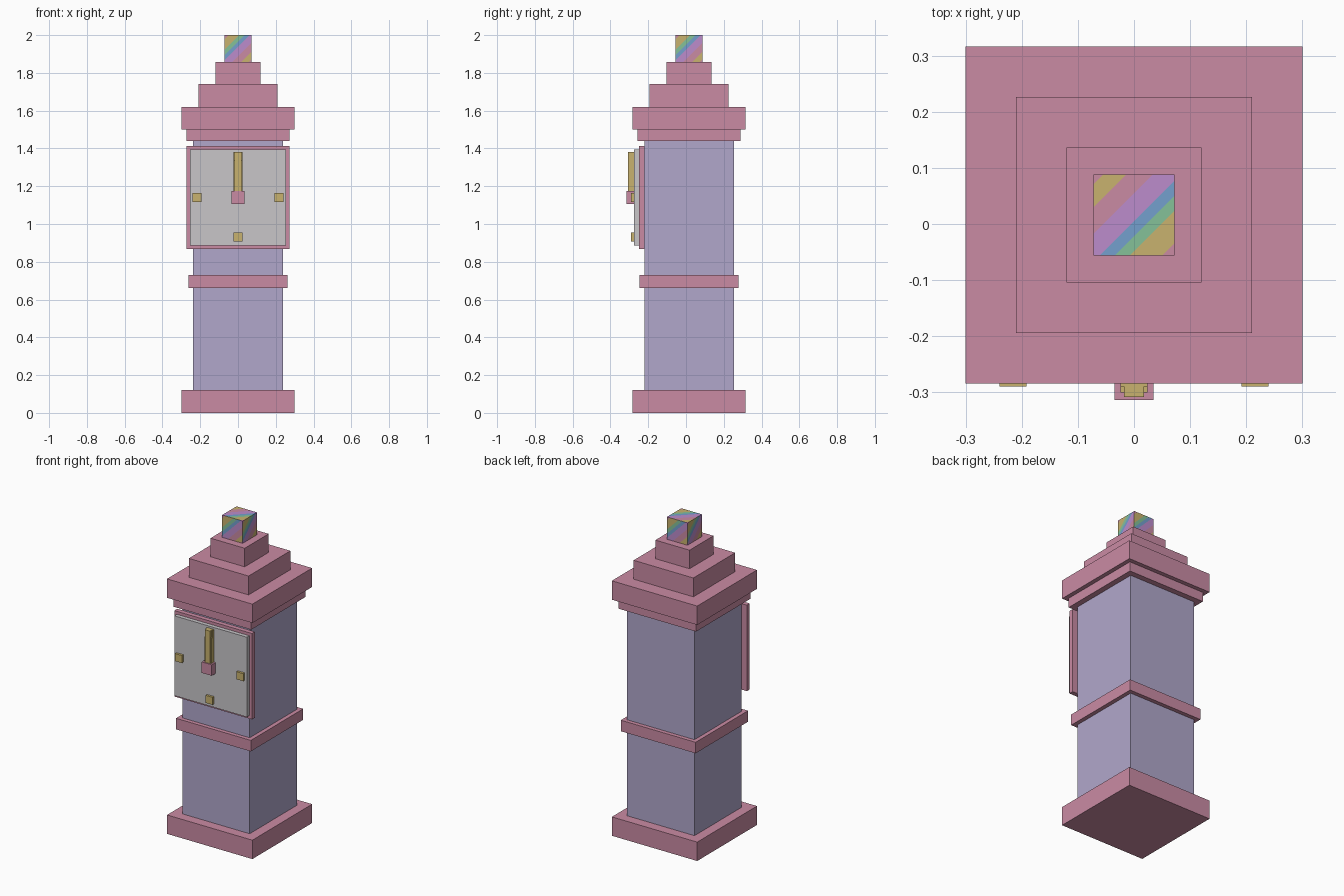
import bpy, bmesh
from mathutils import Vector

if "Cube" in bpy.data.objects:
    bpy.data.objects.remove(bpy.data.objects["Cube"])


def material(name, rgb):
    m = bpy.data.materials.new(name)
    lin = [((c / 255 + 0.055) / 1.055) ** 2.4 for c in rgb]
    m.diffuse_color = (*lin, 1)
    m.use_nodes = True
    m.node_tree.nodes["Principled BSDF"].inputs["Base Color"].default_value = m.diffuse_color
    return m


pink = material("rose pink", (202, 139, 164))
lavender = material("lavender", (177, 167, 203))
grey = material("pale grey", (200, 198, 201))
gold = material("gold", (200, 178, 110))
green = material("mint green", (133, 193, 152))
blue = material("sky blue", (115, 160, 205))
orchid = material("orchid", (188, 140, 204))

CY = 0.016  # the tower sits slightly behind the origin to make room for the dial


def finish(name, bm, mats):
    mesh = bpy.data.meshes.new(name)
    bm.to_mesh(mesh)
    bm.free()
    for m in mats:
        mesh.materials.append(m)
    ob = bpy.data.objects.new(name, mesh)
    bpy.context.collection.objects.link(ob)
    return ob


def box_mesh(x, y, z):
    bm = bmesh.new()
    bmesh.ops.create_cube(bm, size=1)
    for v in bm.verts:
        v.co = [(a + b) / 2 + c * (b - a) for (a, b), c in zip((x, y, z), v.co)]
    return bm


def box(name, x, y, z, mat):
    return finish(name, box_mesh(x, y, z), [mat])


def tier(name, r, z0, z1, mat=pink):
    return box(name, (-r, r), (CY - r, CY + r), (z0, z1), mat)


# Tower: stacked square tiers
tier("base", 0.30, 0, 0.12)
tier("shaft", 0.237, 0.12, 1.44, lavender)
tier("waist_band", 0.263, 0.66, 0.73)
tier("lower_cornice", 0.273, 1.44, 1.50)
tier("upper_cornice", 0.30, 1.50, 1.62)
tier("lower_roof_step", 0.21, 1.62, 1.74)
tier("upper_roof_step", 0.12, 1.74, 1.858)

# Clock dial
box("dial_frame", (-0.273, 0.273), (-0.25, -0.221), (0.867, 1.413), pink)
box("dial", (-0.255, 0.255), (-0.275, -0.25), (0.887, 1.394), grey)

# Quarter-hour markers
for name, x, z in (("left_marker", -0.216, 1.14), ("right_marker", 0.216, 1.14),
                   ("top_marker", 0, 1.358), ("bottom_marker", 0, 0.932)):
    box(name, (x - 0.024, x + 0.024), (-0.29, -0.275), (z - 0.024, z + 0.024), gold)

# Hands and hub
box("hour_hand", (-0.024, 0.024), (-0.30, -0.275), (1.14, 1.335), gold)
box("minute_hand", (-0.018, 0.018), (-0.308, -0.275), (1.14, 1.382), gold)
box("hub", (-0.035, 0.035), (-0.314, -0.275), (1.105, 1.175), pink)

# Finial cube with diagonal rainbow stripes cut into every face
R = 0.072
centre = Vector((0, CY, 2 - R))
bm = box_mesh((-R, R), (CY - R, CY + R), (2 - 2 * R, 2))
bmesh.ops.split_edges(bm, edges=bm.edges[:])
stripes = [(0.15, pink), (0.55, gold), (0.74, green), (0.92, blue),
           (1.27, orchid), (1.6, pink), (1.88, gold), (2.1, pink)]
mats = [pink, gold, green, blue, orchid]
for face in bm.faces[:]:
    n = face.normal.copy()
    up = Vector((0, 0, 1)) if abs(n.z) < 0.5 else Vector((0, -1, 0))
    axis = up.cross(n) - up          # runs from top left to bottom right
    pieces = [face]
    for limit, _ in stripes[:-1]:
        geom = pieces + list({e for f in pieces for e in f.edges}) \
            + list({v for f in pieces for v in f.verts})
        out = bmesh.ops.bisect_plane(bm, geom=geom, dist=1e-6,
                                     plane_co=centre + axis * R * (limit - 1),
                                     plane_no=axis)
        pieces = [g for g in out["geom"] if isinstance(g, bmesh.types.BMFace)]
    for f in pieces:
        d = (f.calc_center_median() - centre).dot(axis) / (2 * R) + 1
        f.material_index = mats.index(next(m for t, m in stripes if d < t))
finish("striped_finial", bm, mats)
